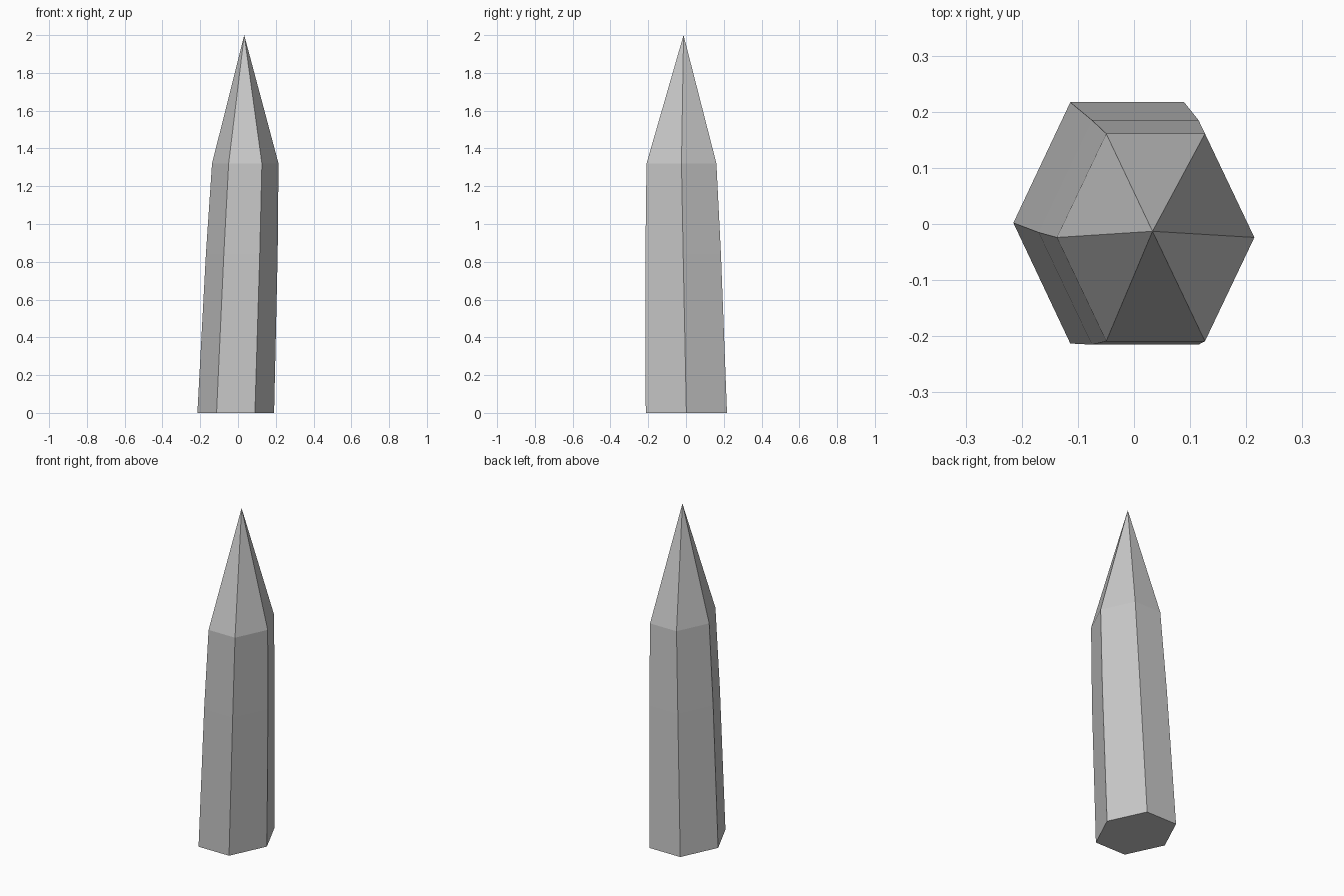
import bpy
import bmesh

cube = bpy.data.objects.get("Cube")
if cube:
    bpy.data.objects.remove(cube, do_unlink=True)

# Plain grey stone
stone = bpy.data.materials.new("grey stone")
stone.use_nodes = True
grey = (0.58, 0.58, 0.58, 1)
stone.diffuse_color = grey
bsdf = next(n for n in stone.node_tree.nodes if n.type == 'BSDF_PRINCIPLED')
bsdf.inputs["Base Color"].default_value = grey

# Hexagon corners, as fractions of the half width and half depth
HEXAGON = [(1, 0), (0.5, 1), (-0.5, 1), (-1, 0), (-0.5, -1), (0.5, -1)]

# Leaning shaft sections: centre x, centre y, height, half width, half depth
SECTIONS = [
    (-0.012, 0.002, 0, 0.203, 0.215),
    (0.02, -0.015, 0.84, 0.19, 0.2),
    (0.0385, -0.024, 1.32, 0.176, 0.185),
]
APEX = (0.033, -0.013, 2)

bm = bmesh.new()
rings = [[bm.verts.new((cx + u * rx, cy + v * ry, z)) for u, v in HEXAGON]
         for cx, cy, z, rx, ry in SECTIONS]
apex = bm.verts.new(APEX)

# Flat base, shaft walls and pointed tip
bm.faces.new(rings[0][::-1])
for i in range(len(HEXAGON)):
    j = (i + 1) % len(HEXAGON)
    for low, high in zip(rings, rings[1:]):
        bm.faces.new((low[i], low[j], high[j], high[i]))
    bm.faces.new((rings[-1][i], rings[-1][j], apex))
bmesh.ops.recalc_face_normals(bm, faces=bm.faces)

mesh = bpy.data.meshes.new("crystal_spike")
bm.to_mesh(mesh)
bm.free()
mesh.materials.append(stone)
spike = bpy.data.objects.new("crystal_spike", mesh)
bpy.context.collection.objects.link(spike)
